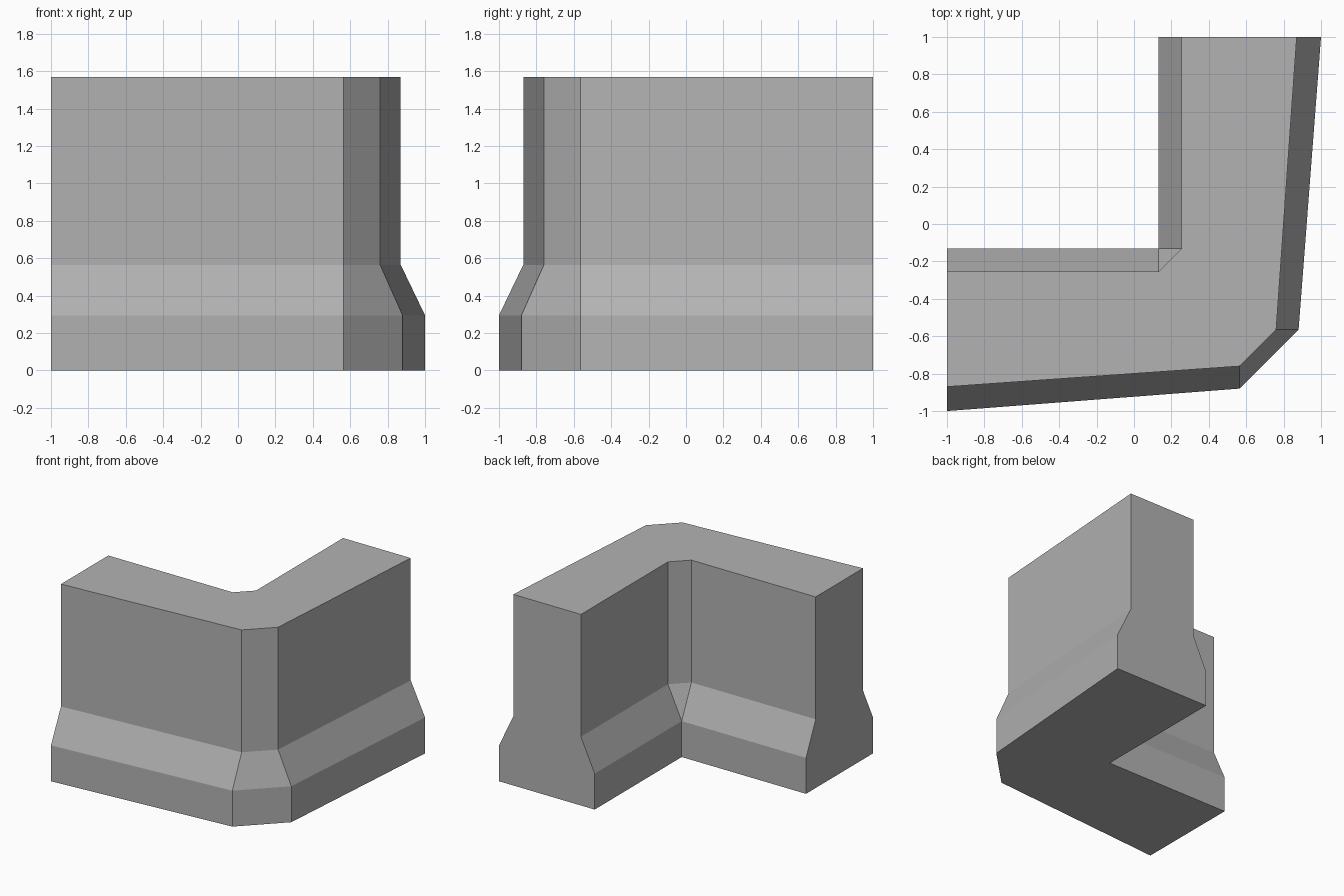
import bpy
import bmesh

cube = bpy.data.objects.get("Cube")
if cube:
    bpy.data.objects.remove(cube, do_unlink=True)

stone = bpy.data.materials.new("grey stone")
stone.use_nodes = True
colour = (0.45, 0.45, 0.45, 1)
stone.diffuse_color = colour
stone.node_tree.nodes["Principled BSDF"].inputs["Base Color"].default_value = colour


def mirrored(half):
    """Complete an outline across the wall's diagonal corner line."""
    return half + [(-y, -x) for x, y in reversed(half)]


def outline(outer, inner):
    # Outer face from end to end, then the inner face back again
    return mirrored(outer) + mirrored(inner)[::-1]


# Wide foot with a sharp inner corner, narrow wall with a chamfered one
foot = outline([(-1, -0.995), (0.565, -0.88)], [(-1, -0.13), (0.13, -0.13)])
wall = outline([(-1, -0.87), (0.565, -0.76)], [(-1, -0.255), (0.13, -0.255)])
# Both ends of the foot meet the outer limits
foot[0], foot[3] = (-1, -1), (1, 1)

# Stack the outlines and skin them into one solid
bm = bmesh.new()
levels = [(foot, 0), (foot, 0.295), (wall, 0.565), (wall, 1.57)]
rings = [[bm.verts.new((x, y, z)) for x, y in pts] for pts, z in levels]
for low, high in zip(rings, rings[1:]):
    for i in range(len(low)):
        j = (i + 1) % len(low)
        bm.faces.new((low[i], low[j], high[j], high[i]))
bm.faces.new(rings[0][::-1])
bm.faces.new(rings[-1])

# Merge the doubled inner corner of the foot
bmesh.ops.remove_doubles(bm, verts=bm.verts[:], dist=0.001)
bmesh.ops.recalc_face_normals(bm, faces=bm.faces[:])

mesh = bpy.data.meshes.new("corner_wall")
bm.to_mesh(mesh)
bm.free()
mesh.materials.append(stone)
bpy.context.collection.objects.link(bpy.data.objects.new("corner_wall", mesh))
